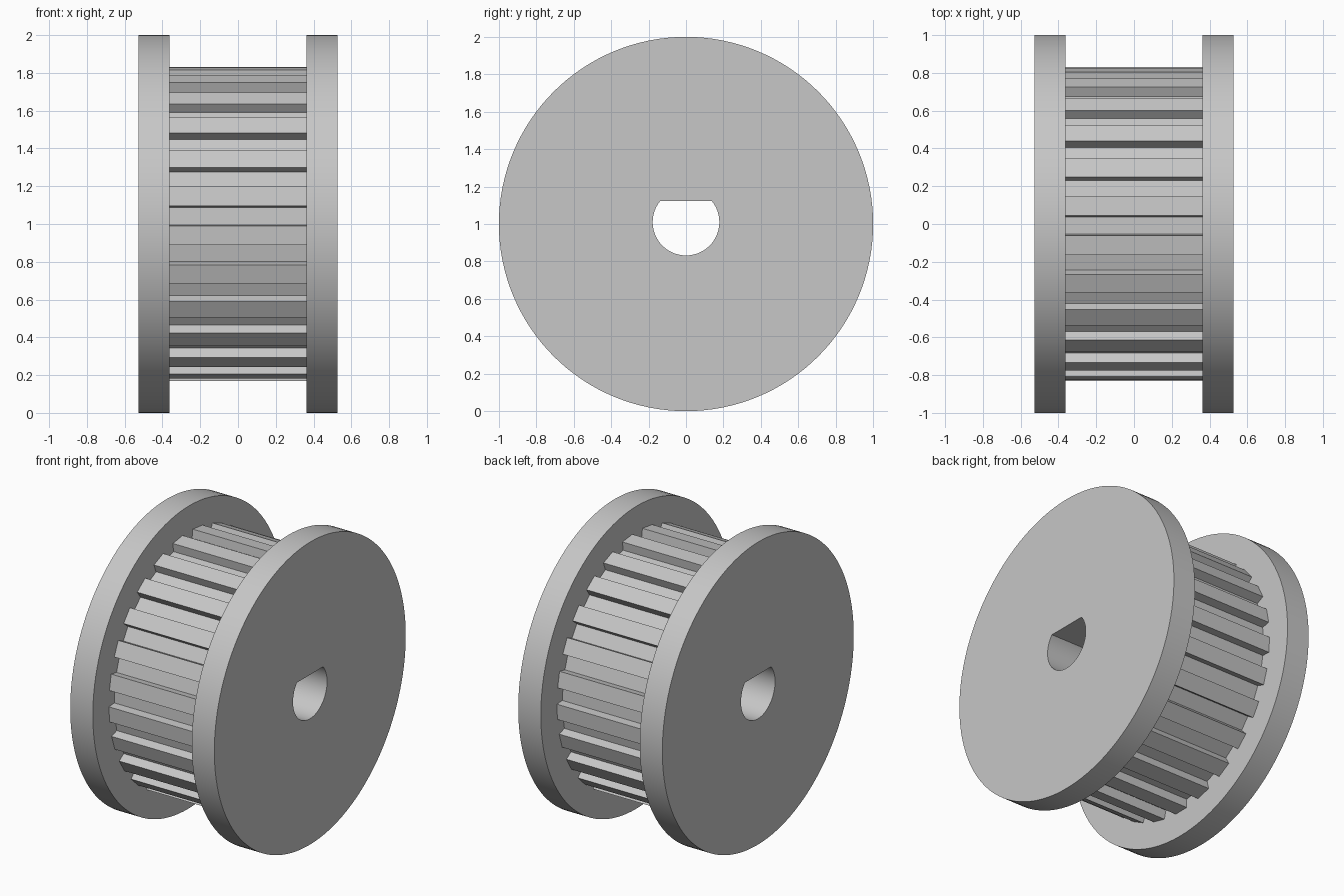
import bpy
import bmesh
from math import sin, cos, asin, pi, radians, tau

if "Cube" in bpy.data.objects:
    bpy.data.objects.remove(bpy.data.objects["Cube"], do_unlink=True)

AXLE_Z = 1.0
HUB_HALF, OUTER_HALF = 0.362, 0.527
TEETH, TIP_R, ROOT_R = 25, 0.832, 0.775

steel = bpy.data.materials.new("light grey metal")
steel.use_nodes = True
grey = (0.57, 0.57, 0.57, 1)
steel.diffuse_color = grey
steel.node_tree.nodes["Principled BSDF"].inputs["Base Color"].default_value = grey


def polar(radius, angle, rise=0.0):
    return radius * cos(angle), radius * sin(angle) + rise


def bore_profile(radius=0.178, rise=0.01, flat=0.123, steps=56):
    """Round shaft hole with a flat on top."""
    a = asin((flat - rise) / radius)
    start, sweep = pi - a, pi + 2 * a
    return [polar(radius, start + sweep * i / steps, rise) for i in range(steps + 1)]


def disc_profile(steps=128):
    return [polar(1.0, tau * i / steps) for i in range(steps)]


def tooth_profile():
    """Straight-sided teeth with flat tips and flat gaps."""
    pitch = tau / TEETH
    tip = pitch * 0.247
    root = asin(TIP_R * sin(tip) / ROOT_R)
    points = []
    for i in range(TEETH):
        mid = pi - radians(10.2) + i * pitch
        points += [polar(ROOT_R, mid - root), polar(TIP_R, mid - tip),
                   polar(TIP_R, mid + tip), polar(ROOT_R, mid + root)]
    return points


def extrude_part(name, outline, x0, x1, smooth):
    """Fill the outline around the bore and extrude it along x."""
    bm = bmesh.new()
    for loop in (outline, bore_profile()):
        verts = [bm.verts.new((x0, y, z + AXLE_Z)) for y, z in loop]
        for a, b in zip(verts, verts[1:] + verts[:1]):
            bm.edges.new((a, b))
    bmesh.ops.triangle_fill(bm, edges=bm.edges[:], use_beauty=True, normal=(1, 0, 0))
    result = bmesh.ops.extrude_face_region(bm, geom=bm.faces[:], use_keep_orig=True)
    moved = [v for v in result["geom"] if isinstance(v, bmesh.types.BMVert)]
    bmesh.ops.translate(bm, verts=moved, vec=(x1 - x0, 0, 0))
    bmesh.ops.recalc_face_normals(bm, faces=bm.faces[:])
    mesh = bpy.data.meshes.new(name)
    bm.to_mesh(mesh)
    bm.free()
    mesh.materials.append(steel)
    obj = bpy.data.objects.new(name, mesh)
    bpy.context.collection.objects.link(obj)
    if smooth:
        bpy.ops.object.select_all(action="DESELECT")
        obj.select_set(True)
        bpy.context.view_layer.objects.active = obj
        bpy.ops.object.shade_smooth_by_angle(angle=radians(25))
    return obj


# Toothed drum between two plain side flanges
extrude_part("toothed_drum", tooth_profile(), -HUB_HALF, HUB_HALF, False)
extrude_part("left_flange", disc_profile(), HUB_HALF, OUTER_HALF, True)
extrude_part("right_flange", disc_profile(), -OUTER_HALF, -HUB_HALF, True)
